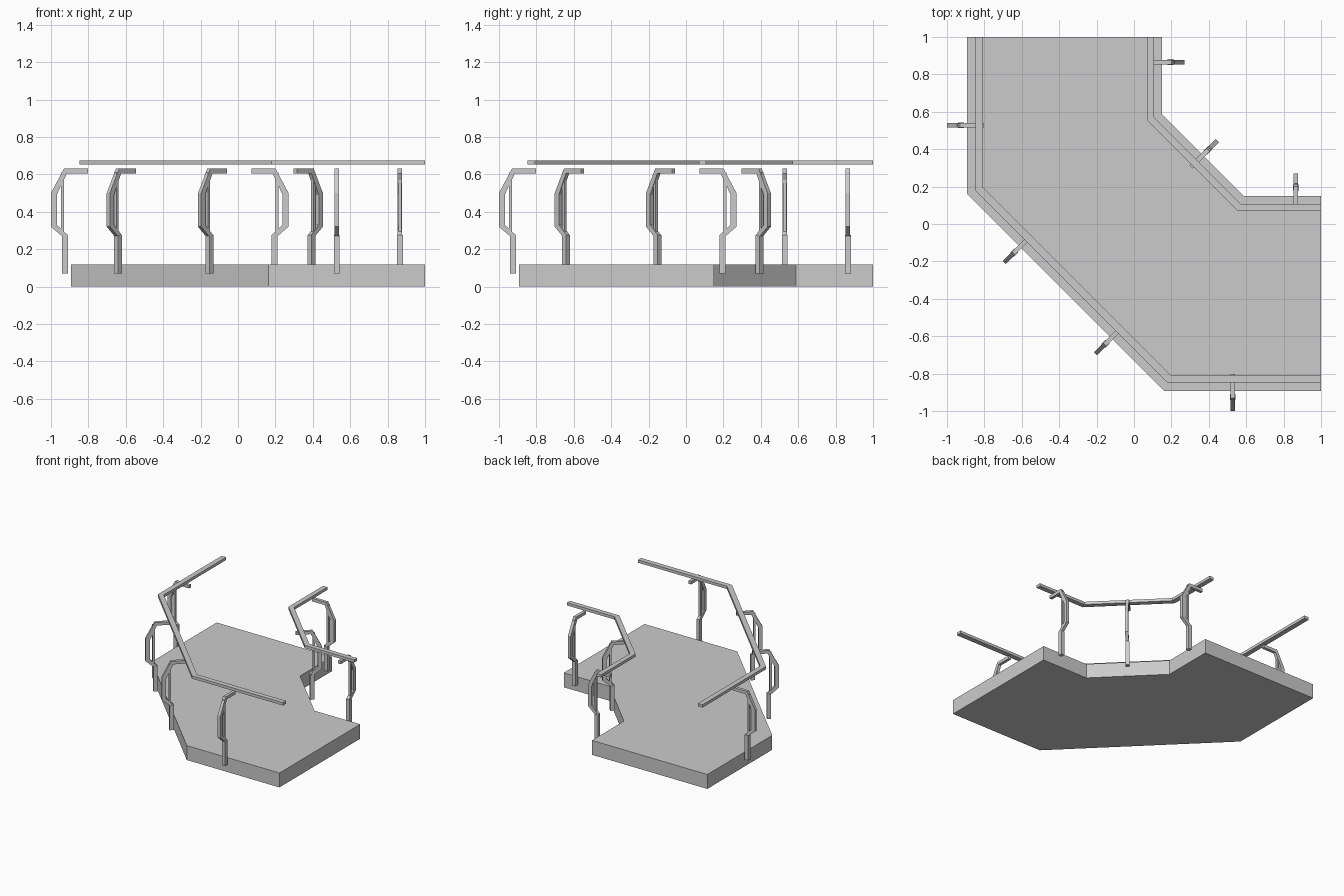
import bpy, bmesh
from math import radians
from mathutils import Matrix, Vector

if "Cube" in bpy.data.objects:
    bpy.data.objects.remove(bpy.data.objects["Cube"])


def prism(bm, pts, depth, matrix=Matrix()):
    """Extrude a closed 3D outline along the vector depth."""
    verts = [bm.verts.new(matrix @ Vector(p)) for p in pts]
    face = bm.faces.new(verts)
    res = bmesh.ops.extrude_face_region(bm, geom=[face], use_keep_orig=True)
    move = matrix.to_3x3() @ Vector(depth)
    for g in res["geom"]:
        if isinstance(g, bmesh.types.BMVert):
            g.co += move


def finish(bm, name):
    bmesh.ops.recalc_face_normals(bm, faces=bm.faces)
    mesh = bpy.data.meshes.new(name)
    bm.to_mesh(mesh)
    bm.free()
    obj = bpy.data.objects.new(name, mesh)
    bpy.context.collection.objects.link(obj)
    return obj


def slab(name, outline, z0, z1):
    bm = bmesh.new()
    prism(bm, [(x, y, z0) for x, y in outline], (0, 0, z1 - z0))
    return finish(bm, name)


def corner_path(x, y):
    """Path round the bend, symmetric about the diagonal."""
    return [(x, 1.0), (x, y), (y, x), (1.0, x)]


# Corner walkway platform
slab("platform", corner_path(-0.893, 0.162) + corner_path(0.15, 0.587)[::-1], 0, 0.118)

# Handrails following both edges
slab("outer_handrail", corner_path(-0.848, 0.178) + corner_path(-0.807, 0.195)[::-1], 0.652, 0.675)
slab("inner_handrail", corner_path(0.108, 0.57) + corner_path(0.069, 0.554)[::-1], 0.652, 0.675)

# Rail support profiles: (outward distance, height) and width
FOOT = [(0.107, 0.07), (0.139, 0.07), (0.139, 0.27), (0.107, 0.275)]
STRAP = [(0, 0.605), (0, 0.63), (0.128, 0.63), (0.197, 0.5), (0.197, 0.32),
         (0.139, 0.27), (0.107, 0.275), (0.166, 0.33), (0.166, 0.49), (0.112, 0.605)]
STRUT = [(0.128, 0.275), (0.144, 0.275), (0.144, 0.61), (0.128, 0.61)]


def support(name, x, y, angle):
    m = Matrix.Translation((x, y, 0)) @ Matrix.Rotation(radians(angle), 4, 'Z')
    bm = bmesh.new()
    for prof, w in ((FOOT, 0.03), (STRAP, 0.024), (STRUT, 0.018)):
        prism(bm, [(u, -w / 2, z) for u, z in prof], (0, w, 0), m)
    finish(bm, name)


# Supports in mirrored pairs across the diagonal, plus one on it
for i, (x, y, a) in enumerate([(-0.803, 0.528, 180), (-0.554, -0.066, 225), (0.073, 0.866, 0)]):
    support(f"support_{i}_left", x, y, a)
    support(f"support_{i}_right", y, x, 90 - a)
support("support_inner_corner", 0.306, 0.306, 45)
